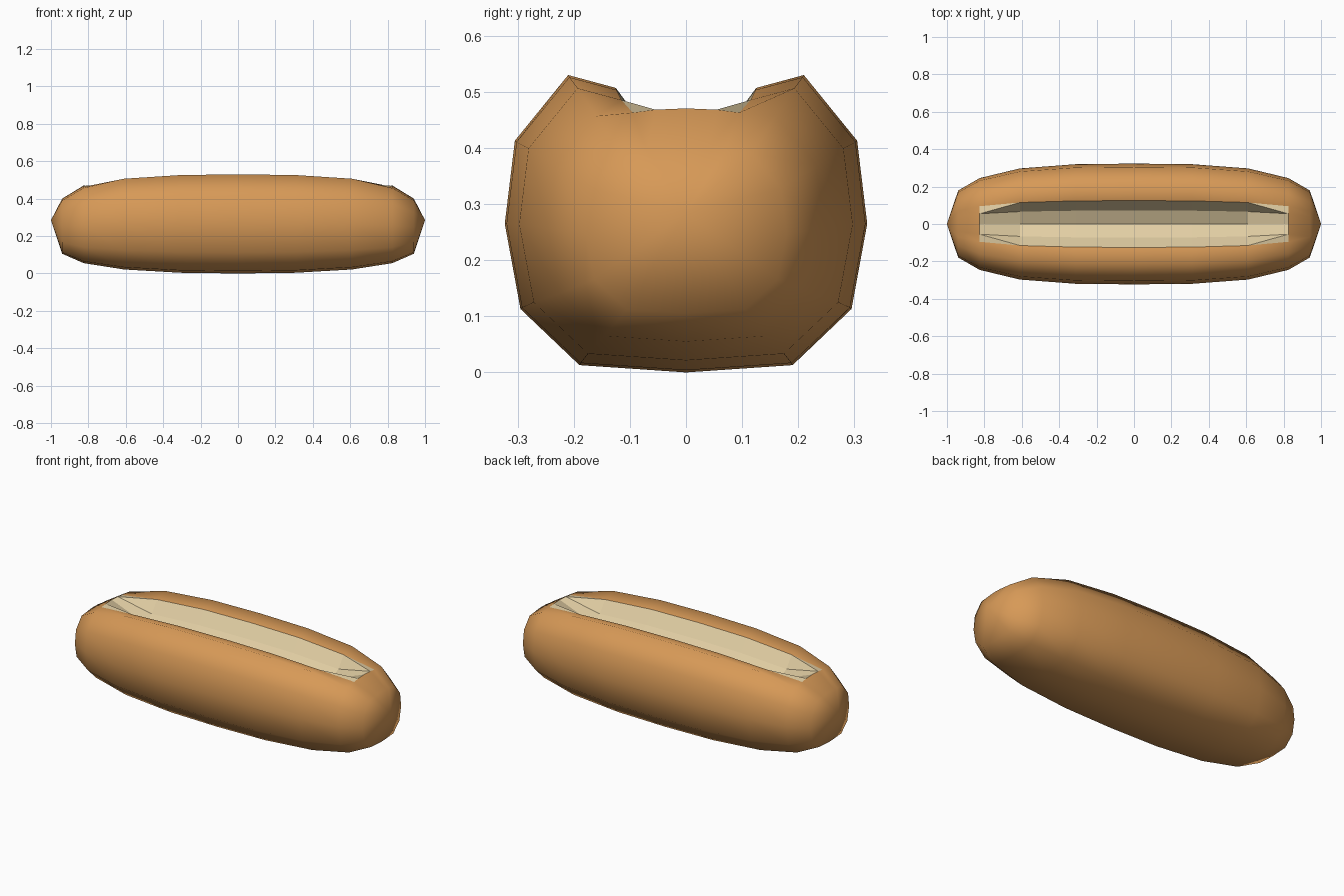
import bpy
import bmesh

cube = bpy.data.objects.get("Cube")
if cube:
    bpy.data.objects.remove(cube, do_unlink=True)


def make_material(name, color):
    material = bpy.data.materials.new(name)
    material.use_nodes = True
    material.diffuse_color = color
    material.node_tree.nodes["Principled BSDF"].inputs["Base Color"].default_value = color
    return material


# Half cross-section (y, z from the bun's axis): bottom centre up to the ridge
BODY = [(0, -.265), (.19, -.252), (.295, -.152), (.323, 0), (.305, .148), (.21, .265)]
# Ridge to the centre line: cut open along the middle, closed at the ends
OPEN_TOP = [(.125, .242), (.072, .17), (0, .135)]
CLOSED_TOP = [(.125, .273), (.072, .28), (0, .283)]

# Stations along one half: x, width scale, axis height, height scale, open
HALF_STATIONS = [
    (0, 1, .265, 1, True),
    (.31, .99, .265, .985, True),
    (.61, .92, .264, .915, True),
    (.825, .76, .256, .758, False),
    (.94, .555, .248, .538, False),
]
stations = [(-x, *rest) for x, *rest in reversed(HALF_STATIONS[1:])] + HALF_STATIONS
SLOT_STRIPS = range(6, 10)
LIP, INNER = 6, 7
CRUST, CRUMB = 0, 1


def make_ring(bm, station):
    x, width, axis, height, is_open = station
    half = BODY + (OPEN_TOP if is_open else CLOSED_TOP)
    loop = half + [(-y, z) for y, z in reversed(half[1:-1])]
    return [bm.verts.new((x, y * width, axis + z * height)) for y, z in loop]


bm = bmesh.new()
rings = [make_ring(bm, station) for station in stations]
count = len(rings[0])

# Skin between the stations; the slot faces show the pale inside
for k, (a, b) in enumerate(zip(rings, rings[1:])):
    in_slot = stations[k][-1] or stations[k + 1][-1]
    for i in range(count):
        j = (i + 1) % count
        face = bm.faces.new((a[i], b[i], b[j], a[j]))
        inside = in_slot and i in SLOT_STRIPS
        face.material_index = CRUMB if inside else CRUST
        face.smooth = not inside

# Rounded tips
for ring, x in ((rings[0], -1), (rings[-1], 1)):
    tip = bm.verts.new((x, 0, .285))
    for i in range(count):
        bm.faces.new((ring[i], ring[(i + 1) % count], tip)).smooth = True

# Fold the slot walls where they run out at each end
for last_open, closed in ((rings[2], rings[1]), (rings[-3], rings[-2])):
    for lip, inner in ((LIP, INNER), (count - LIP, count - INNER)):
        bmesh.ops.connect_verts(bm, verts=[last_open[lip], closed[inner]])

bmesh.ops.recalc_face_normals(bm, faces=bm.faces)

# Crisp lip where crust meets crumb
for edge in bm.edges:
    if len({face.material_index for face in edge.link_faces}) > 1:
        edge.smooth = False

mesh = bpy.data.meshes.new("bread_bun")
bm.to_mesh(mesh)
bm.free()
mesh.materials.append(make_material("golden crust", (.68, .32, .095, 1)))
mesh.materials.append(make_material("cream crumb", (.76, .62, .37, 1)))
bun = bpy.data.objects.new("bread_bun", mesh)
bpy.context.collection.objects.link(bun)
